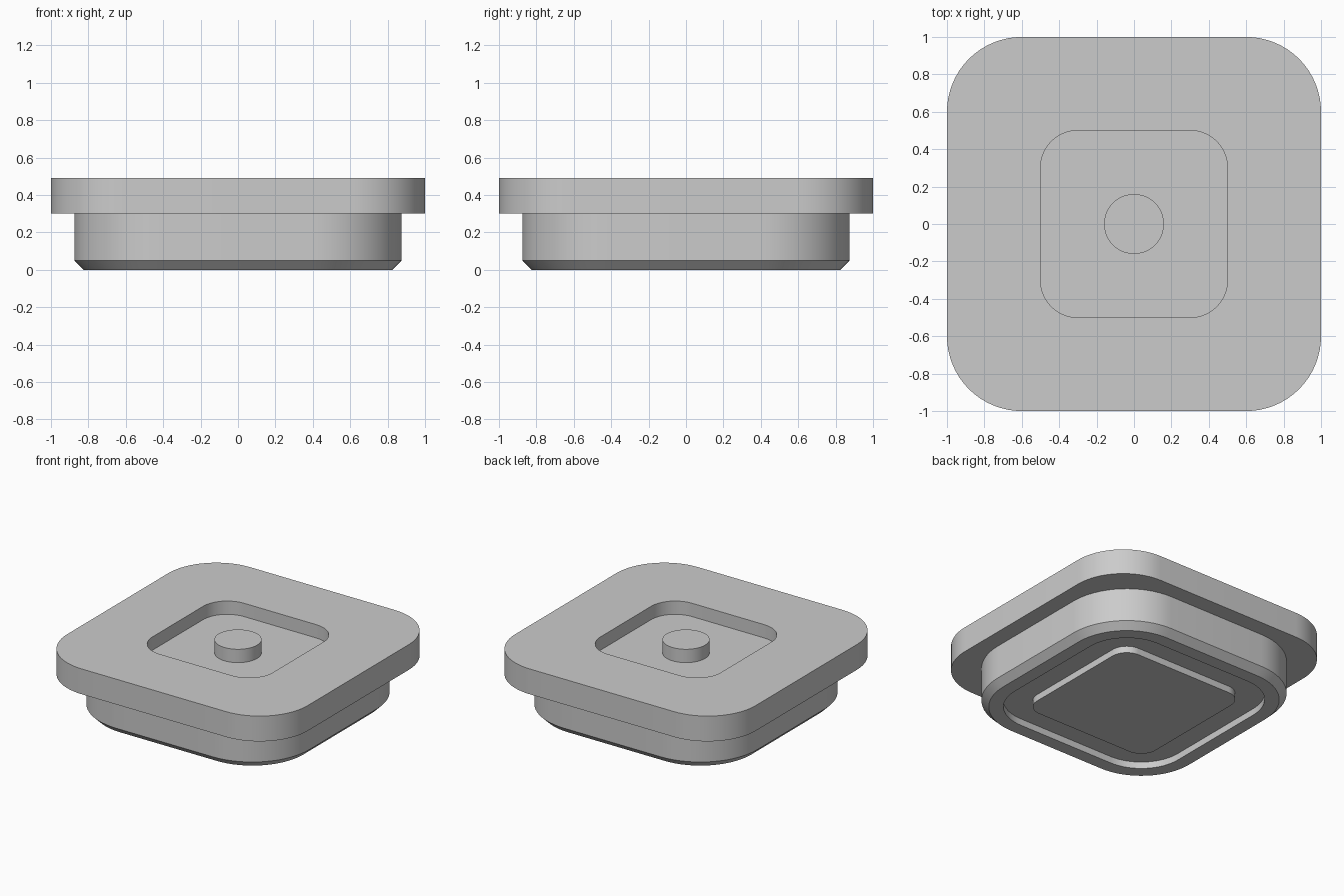
import bpy
import bmesh
import math

if "Cube" in bpy.data.objects:
    bpy.data.objects.remove(bpy.data.objects["Cube"], do_unlink=True)

# One plain grey
grey = bpy.data.materials.new("plain_grey")
grey.use_nodes = True
grey.diffuse_color = (0.6, 0.6, 0.6, 1)
grey.node_tree.nodes["Principled BSDF"].inputs["Base Color"].default_value = grey.diffuse_color

STEPS = 16  # segments per rounded corner


def rounded_square(half, radius, z):
    """Points of a rounded square, counter-clockwise from above."""
    inner = half - radius
    points = []
    for corner in range(4):
        middle = math.pi / 4 + corner * math.pi / 2
        cx = math.copysign(inner, math.cos(middle))
        cy = math.copysign(inner, math.sin(middle))
        for step in range(STEPS + 1):
            a = (corner + step / STEPS) * math.pi / 2
            points.append((cx + radius * math.cos(a), cy + radius * math.sin(a), z))
    return points


def shell(name, rings, cap_start=False, cap_end=False):
    """Skin a series of (half width, corner radius, height) rings."""
    bm = bmesh.new()
    loops = [[bm.verts.new(p) for p in rounded_square(*ring)] for ring in rings]
    count = len(loops[0])
    for low, high in zip(loops, loops[1:]):
        for i in range(count):
            j = (i + 1) % count
            bm.faces.new((low[i], low[j], high[j], high[i]))
    if cap_start:
        bm.faces.new(loops[0][::-1])
    if cap_end:
        bm.faces.new(loops[-1])
    bmesh.ops.remove_doubles(bm, verts=bm.verts[:], dist=0.0001)
    mesh = bpy.data.meshes.new(name)
    bm.to_mesh(mesh)
    bm.free()
    mesh.materials.append(grey)
    obj = bpy.data.objects.new(name, mesh)
    bpy.context.collection.objects.link(obj)
    bpy.ops.object.select_all(action="DESELECT")
    obj.select_set(True)
    bpy.context.view_layer.objects.active = obj
    bpy.ops.object.shade_smooth_by_angle(angle=math.radians(30))
    return obj


TOP, RIM, FLOOR = 0.49, 0.3, 0.39

# Base plug: centre pad, ring groove, foot, chamfer and wall
shell("base_plug", [
    (0.525, 0.125, 0),
    (0.525, 0.125, 0.05),
    (0.725, 0.325, 0.05),
    (0.725, 0.325, 0),
    (0.825, 0.425, 0),
    (0.875, 0.475, 0.05),
    (0.875, 0.475, RIM),
], cap_start=True)

# Wide flange with a square recess in its top
shell("top_flange", [
    (0.875, 0.475, RIM),
    (1, 0.4, RIM),
    (1, 0.4, TOP),
    (0.5, 0.2, TOP),
    (0.5, 0.2, FLOOR),
], cap_end=True)

# Round knob standing in the recess, flush with the top
shell("centre_knob", [(0.16, 0.16, FLOOR), (0.16, 0.16, TOP)], cap_end=True)
